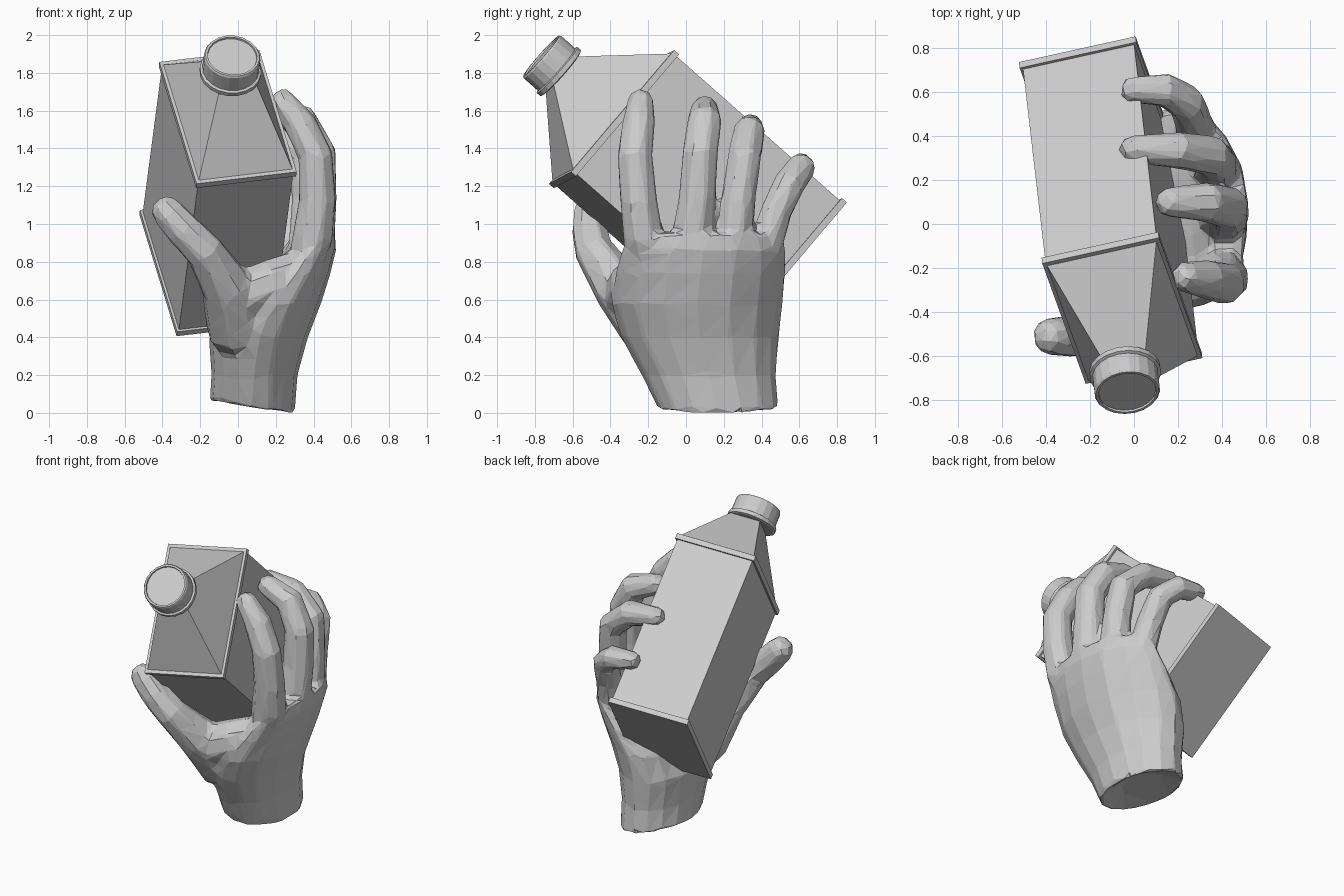
import bpy, bmesh, math
from mathutils import Vector, Matrix

if "Cube" in bpy.data.objects:
    bpy.data.objects.remove(bpy.data.objects["Cube"])

grey = bpy.data.materials.new("plain_grey")
grey.use_nodes = True
grey.diffuse_color = (0.6, 0.6, 0.6, 1)
grey.node_tree.nodes["Principled BSDF"].inputs["Base Color"].default_value = (0.6, 0.6, 0.6, 1)


def make_object(name, bm):
    bmesh.ops.recalc_face_normals(bm, faces=bm.faces)
    mesh = bpy.data.meshes.new(name)
    bm.to_mesh(mesh)
    bm.free()
    mesh.materials.append(grey)
    obj = bpy.data.objects.new(name, mesh)
    bpy.context.collection.objects.link(obj)
    return obj


def loft(bm, rings):
    """Skin a list of point rings and close both ends."""
    loops = [[bm.verts.new(p) for p in ring] for ring in rings]
    n = len(loops[0])
    for a, b in zip(loops, loops[1:]):
        for i in range(n):
            j = (i + 1) % n
            bm.faces.new((a[i], a[j], b[j], b[i]))
    bm.faces.new(loops[0][::-1])
    bm.faces.new(loops[-1])


# Carton frame: width, height and neck directions
base = Vector((-0.159, 0.52, 0.76))
shoulder = Vector((-0.053, -0.394, 1.567))
neck_dir = (shoulder - base).normalized()
width_dir = Vector((0.969, 0.22, 0.11))
width_dir = (width_dir - neck_dir * width_dir.dot(neck_dir)).normalized()
height_dir = neck_dir.cross(width_dir)
length = (shoulder - base).length
frame = Matrix((width_dir, height_dir, neck_dir)).transposed().to_4x4()
frame.translation = base


def rect(w, h, z):
    return [(w, h, z), (-w, h, z), (-w, -h, z), (w, -h, z)]


def circle(r, z, n=20):
    return [(r * math.cos(math.tau * i / n) - 0.02,
             r * math.sin(math.tau * i / n), z) for i in range(n)]


def carton_part(name, rings):
    bm = bmesh.new()
    loft(bm, rings)
    make_object(name, bm).matrix_world = frame


carton_part("carton_body", [rect(0.26, 0.42, 0.005), rect(0.26, 0.42, length - 0.01)])
for name, z in (("base_band", 0), ("shoulder_band", length - 0.035)):
    carton_part(name, [rect(0.273, 0.434, z), rect(0.273, 0.434, z + 0.035)])
carton_part("carton_top", [rect(0.26, 0.42, length - 0.01), rect(0.1, 0.1, length + 0.355)])
carton_part("cap_collar", [circle(r, length + z) for r, z in
                           ((0.15, 0.35), (0.163, 0.355), (0.163, 0.38), (0.15, 0.385))])
carton_part("cap", [circle(r, length + z) for r, z in
                    ((0.15, 0.38), (0.15, 0.483), (0.144, 0.493), (0.132, 0.493), (0.13, 0.483))])


# Hand: overlapping tubes fused into one faceted skin
def tube(bm, path, radii, sides=8):
    pts = [Vector(p) for p in path]
    # Rounded fingertip
    end = (pts[-1] - pts[-2]).normalized()
    pts += [pts[-1] + end * radii[-1] * 0.6, pts[-1] + end * radii[-1] * 0.95]
    radii = list(radii) + [radii[-1] * 0.85, radii[-1] * 0.4]
    rings = []
    for i, p in enumerate(pts):
        t = (pts[min(i + 1, len(pts) - 1)] - pts[max(i - 1, 0)]).normalized()
        side = Vector((0, 1, 0))
        side = (side - t * side.dot(t)).normalized()
        up = t.cross(side)
        rings.append([p + radii[i] * (side * math.cos(a) + up * math.sin(a))
                      for a in (math.tau * (k + 0.5) / sides for k in range(sides))])
    loft(bm, rings)


def palm_ring(z, x0, x1, y0, y1, bend=0, tilt=0, n=16):
    """Oval slice; bend curls the little-finger edge inward."""
    cx, cy, rx, ry = (x0 + x1) / 2, (y0 + y1) / 2, (x1 - x0) / 2, (y1 - y0) / 2
    ring = []
    for k in range(n):
        a = math.tau * k / n
        x, s = cx + rx * math.cos(a), math.sin(a)
        ring.append((x - bend * max(0, s) ** 2, cy + ry * s, z + tilt * (x1 - x)))
    return ring


hand = bmesh.new()
loft(hand, [
    # hollow wrist end
    palm_ring(0.07, -0.02, 0.18, 0.0, 0.34),
    palm_ring(0.02, -0.1, 0.26, -0.09, 0.43, 0, 0.14),
    palm_ring(-0.012, -0.15, 0.3, -0.15, 0.49, 0, 0.16),
    palm_ring(0.2, -0.14, 0.315, -0.235, 0.475, 0.02),
    palm_ring(0.4, -0.155, 0.37, -0.345, 0.49, 0.05),
    palm_ring(0.58, -0.07, 0.44, -0.4, 0.515, 0.09),
    palm_ring(0.74, 0.12, 0.49, -0.375, 0.53, 0.12),
    palm_ring(0.86, 0.26, 0.52, -0.345, 0.53, 0.13),
    palm_ring(0.95, 0.33, 0.515, -0.3, 0.49, 0.13),
])
fingers = [
    # index
    ([(0.31, -0.18, 0.64), (0.395, -0.225, 0.93), (0.42, -0.25, 1.12), (0.41, -0.27, 1.36),
      (0.33, -0.25, 1.53), (0.24, -0.24, 1.64)],
     (0.07, 0.115, 0.105, 0.098, 0.092, 0.075)),
    # middle
    ([(0.36, 0.03, 0.7), (0.405, 0.035, 0.95), (0.425, 0.06, 1.14), (0.425, 0.075, 1.38),
      (0.33, 0.1, 1.55), (0.17, 0.1, 1.61)],
     (0.09, 0.116, 0.104, 0.1, 0.094, 0.075)),
    # ring
    ([(0.33, 0.23, 0.7), (0.37, 0.255, 0.95), (0.375, 0.28, 1.14), (0.35, 0.31, 1.36),
      (0.2, 0.335, 1.49), (0.0, 0.34, 1.52)],
     (0.08, 0.105, 0.096, 0.094, 0.088, 0.068)),
    # little
    ([(0.24, 0.36, 0.62), (0.28, 0.425, 0.9), (0.265, 0.475, 1.06), (0.24, 0.55, 1.22),
      (0.14, 0.61, 1.3), (0.0, 0.61, 1.315)],
     (0.06, 0.095, 0.088, 0.086, 0.08, 0.066)),
    # thumb
    ([(0.06, 0.02, 0.27), (0.0, -0.19, 0.46), (-0.06, -0.36, 0.67), (-0.18, -0.49, 0.86),
      (-0.29, -0.51, 0.97), (-0.37, -0.51, 1.06)],
     (0.1, 0.175, 0.142, 0.107, 0.1, 0.09)),
    # web between thumb and index
    ([(-0.04, -0.27, 0.56), (0.05, -0.3, 0.63), (0.17, -0.28, 0.69), (0.33, -0.21, 0.77)],
     (0.13, 0.14, 0.13, 0.1)),
]
for path, radii in fingers:
    tube(hand, path, radii)
hand_obj = make_object("hand", hand)

remesh = hand_obj.modifiers.new("fuse", 'REMESH')
remesh.mode = 'VOXEL'
remesh.voxel_size = 0.016
soften = hand_obj.modifiers.new("soften", 'SMOOTH')
soften.factor = 0.5
soften.iterations = 10
facets = hand_obj.modifiers.new("facets", 'DECIMATE')
facets.ratio = 0.03
